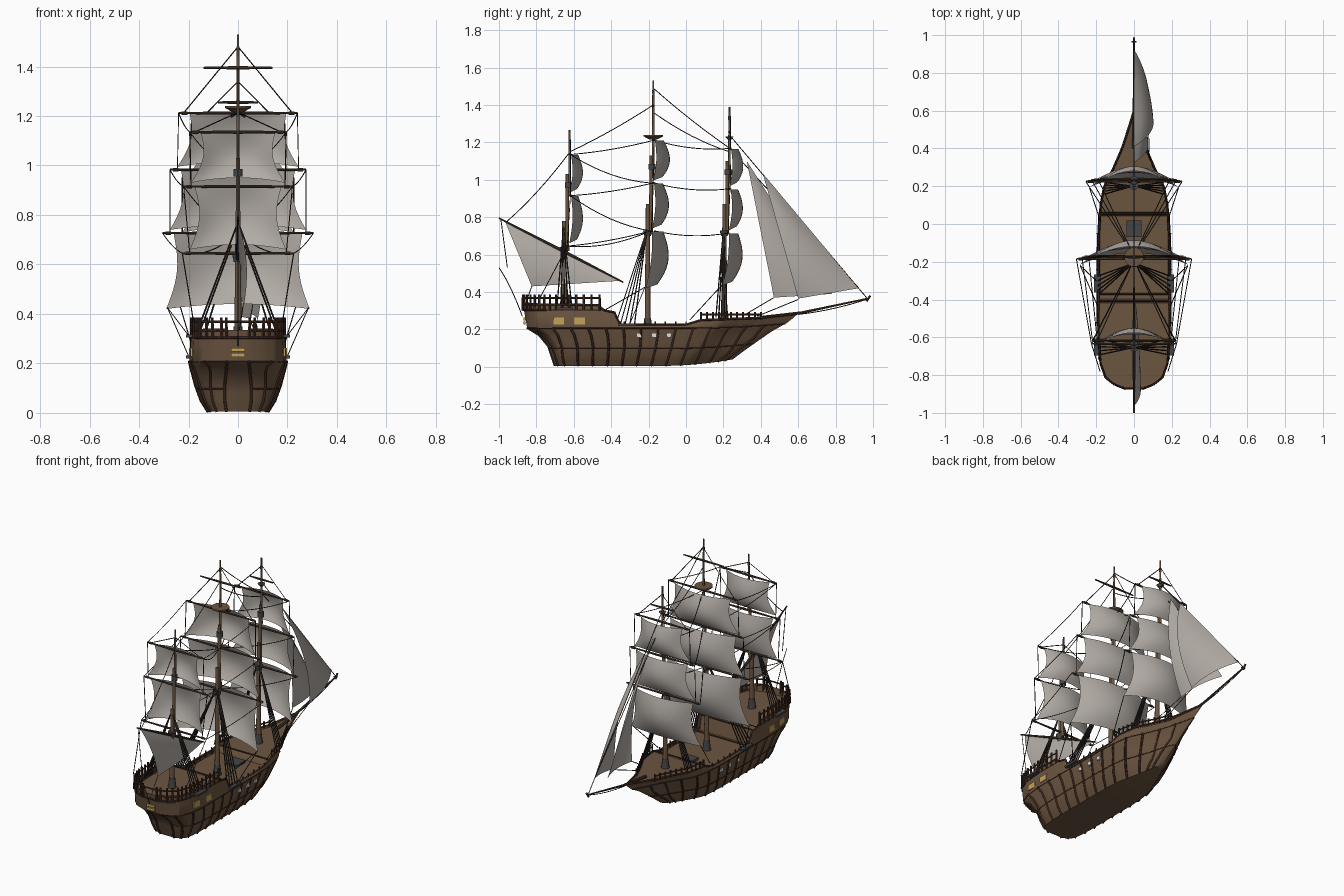
import bpy, bmesh, math
from mathutils import Vector as V

if "Cube" in bpy.data.objects:
    bpy.data.objects.remove(bpy.data.objects["Cube"])

def mat(name, c):
    m = bpy.data.materials.new(name)
    m.diffuse_color = (*c, 1)
    m.use_nodes = True
    m.node_tree.nodes["Principled BSDF"].inputs["Base Color"].default_value = m.diffuse_color
    return m

WOOD = mat("brown wood", (0.15, 0.092, 0.052))
DARK = mat("dark red wood", (0.055, 0.023, 0.015))
SPAR = mat("spar wood", (0.075, 0.047, 0.03))
SAIL = mat("sail cloth", (0.45, 0.415, 0.38))
ROPE = mat("tarred rope", (0.03, 0.024, 0.019))
IRON = mat("dark grey iron", (0.06, 0.06, 0.06))
GOLD = mat("yellow window", (0.55, 0.36, 0.1))
PORT = mat("white port", (0.75, 0.75, 0.72))

def finish(name, bm, m, smooth=40):
    me = bpy.data.meshes.new(name)
    bmesh.ops.remove_doubles(bm, verts=bm.verts, dist=1e-5)
    bmesh.ops.recalc_face_normals(bm, faces=bm.faces)
    bm.to_mesh(me)
    bm.free()
    o = bpy.data.objects.new(name, me)
    me.materials.append(m)
    bpy.context.collection.objects.link(o)
    if smooth:
        bpy.ops.object.select_all(action='DESELECT')
        bpy.context.view_layer.objects.active = o
        o.select_set(True)
        bpy.ops.object.shade_smooth_by_angle(angle=math.radians(smooth))
    return o

def rods(name, items, m, n=8):
    """Tapered rods from (start, end, r1, r2)."""
    bm = bmesh.new()
    for a, b, r1, r2 in items:
        a, b = V(a), V(b)
        d = b - a
        M = d.to_track_quat('Z', 'Y').to_matrix().to_4x4()
        M.translation = (a + b) / 2
        bmesh.ops.create_cone(bm, cap_ends=True, segments=n, radius1=r1, radius2=r2, depth=d.length, matrix=M)
    return finish(name, bm, m)

def boxes(name, items, m):
    bm = bmesh.new()
    for c, s in items:
        for v in bmesh.ops.create_cube(bm, size=1)["verts"]:
            v.co = V([v.co[i] * s[i] + c[i] for i in range(3)])
    return finish(name, bm, m, 0)

def lines(name, paths, r, m):
    cu = bpy.data.curves.new(name, 'CURVE')
    cu.dimensions, cu.bevel_depth, cu.bevel_resolution, cu.use_fill_caps = '3D', r, 0, True
    for p in paths:
        sp = cu.splines.new('POLY')
        sp.points.add(len(p) - 1)
        for q, c in zip(sp.points, p):
            q.co = (*c, 1)
    cu.materials.append(m)
    o = bpy.data.objects.new(name, cu)
    bpy.context.collection.objects.link(o)

def sag(a, b, s=0.0, n=8):
    a, b = V(a), V(b)
    return [a.lerp(b, i / n) - V((0, 0, s * 4 * (i / n) * (1 - i / n))) for i in range(n + 1)]

def lerp_table(tab, x):
    for p, q in zip(tab, tab[1:]):
        if x <= q[0]:
            f = max(0, (x - p[0]) / (q[0] - p[0]))
            return [a + (b - a) * f for a, b in zip(p[1:], q[1:])]
    return tab[-1][1:]

# ---- hull: waterlines (level, z, stern y, bow y, half width, rise at bow, bow fullness)
LEVELS = [(0, 0.005, -.70, .25, .12, .035, .6), (1, .05, -.715, .31, .148, .035, .65), (2, .11, -.735, .38, .17, .025, .75),
          (3, .17, -.785, .46, .186, .02, .9), (4, .21, -.85, .54, .196, .025, 1), (5, 0, -.872, .60, .188, 0, 1)]
PLAN = [(0, .25), (.015, .55), (.04, .8), (.09, .94), (.18, 1), (.55, .99), (.66, .94), (.728, .84), (.796, .57),
        (.864, .34), (.93, .17), (1, 0)]
TOP = [(-.9, .335), (-.46, .33), (-.45, .305), (-.38, .29), (-.355, .225), (0, .225), (.08, .25), (.4, .262), (.6, .285)]
DECK = [(-.9, .295), (-.41, .29), (-.405, .2), (.05, .2), (.055, .24), (.4, .25), (.6, .28)]

def hull_pt(t, s, out=0.0):
    z, ys, yb, hw, rise, full = lerp_table(LEVELS, t)
    y = ys + (yb - ys) * s
    if t > 4:
        low = .21 + .025 * max(0, (s - .6) / .4) ** 2
        z = low + (lerp_table(TOP, y)[0] - low) * (t - 4)
    else:
        z += rise * max(0, (s - .6) / .4) ** 2
    w = lerp_table(PLAN, s)[0] ** full * hw
    return V((w + out, y, z))

mx = lambda p: V((-p[0], p[1], p[2]))
N = 90
bm = bmesh.new()
cols = []
for i in range(N + 1):
    s = (i / N) ** 1.25
    r = [hull_pt(k / 2, s) for k in range(11)]
    cols.append([bm.verts.new(p) for p in [mx(q) for q in reversed(r)] + r])
for a, b in zip(cols, cols[1:]):
    for k in range(21):
        bm.faces.new((a[k], a[k + 1], b[k + 1], b[k]))
for k in range(10):  # transom
    bm.faces.new((cols[0][k], cols[0][k + 1], cols[0][20 - k], cols[0][21 - k]))
finish("hull", bm, WOOD, 35)

bm = bmesh.new()
prev = None
for i in range(150):
    y = -.868 + 1.46 * i / 149
    x = hull_pt(5, (y + .872) / 1.472).x * .985
    z = lerp_table(DECK, y)[0]
    cur = [bm.verts.new((x, y, z)), bm.verts.new((-x, y, z))]
    if prev:
        bm.faces.new((prev[0], prev[1], cur[1], cur[0]))
    prev = cur
finish("decks", bm, WOOD, 30)

# ribs, wales and top rail trim
def both(ps):
    return [ps, [mx(p) for p in ps]]

def rib(s0):
    y0, pts = hull_pt(4, s0).y, []
    for k in range(9):
        _, ys, yb = lerp_table(LEVELS, k / 2)[:3] and (0, *lerp_table(LEVELS, k / 2)[1:3])
        s = .55 * s0 + .45 * min(1, max(0, (y0 - ys) / (yb - ys)))
        pts.append(hull_pt(k / 2, s, .001))
    return pts

ribs = []
for i in range(14):
    ribs += both(rib(.03 + .068 * i))
ribs += [[V((x * hull_pt(k, 0).x / .05, hull_pt(k, 0).y - .001, hull_pt(k, 0).z)) for k in range(5)] for x in (-.045, .045)]
lines("hull_ribs", ribs, .0065, DARK)
wales = [w for t in (1.8, 3.9) for w in both([hull_pt(t, i / 60, .001) for i in range(61)])]
lines("hull_wales", wales, .003, DARK)
lines("gunwale", both([hull_pt(5, (i / 80) ** 1.2) for i in range(81)]), .006, DARK)

# railings: poop (around the stern) and forecastle
edge = lambda y, z: V((*hull_pt(5, (y + .872) / 1.472).xy, z))
half = [edge(-.872 + .41 * (i / 14) ** 1.5, 0) for i in range(15)]
loop = [mx(p) for p in reversed(half)] + half
up = lambda p, z: V((p[0], p[1], z))
lines("poop_rails", [[up(p, z) for p in loop] for z in (.303, .368)], .005, DARK)
fore = [edge(.08 + .32 * i / 10, 0) for i in range(11)]
lines("forecastle_rails", both([up(p, .28) for p in fore]), .005, DARK)
lines("deck_break_trim", [[(-.18, y, z), (.18, y, z)] for y, z in ((-.408, .292), (-.37, .205), (.052, .243))], .005, DARK)
posts = [(up(p, .3), up(p, .386), .007, .006) for p in loop]
posts += [(up(q, .25), up(q, .292), .005, .005) for p in fore for q in (p, mx(p))]
waist = [edge(-.33 + .055 * i, 0) for i in range(7)]
posts += [(up(q, .2), up(q, .242), .004, .004) for p in waist for q in (p, mx(p))]
rods("rail_posts", posts, DARK, 6)

# windows, gun ports, hatches, chain plates
sides = (-1, 1)
boxes("stern_windows", [((sx * (hull_pt(4.35, (y + .86) / 1.46).x + .001), y, .245), (.009, .058, .036)) for sx in sides for y in (-.68, -.57)]
      + [((0, -.863, z), (.055, .009, .015)) for z in (.234, .255)], GOLD)
boxes("gun_ports", [((sx * (hull_pt(3, .4).x + .001), y, .167), (.009, .022, .02)) for sx in sides for y in (-.25, -.17, -.09)], PORT)
boxes("deck_hatches", [((0, -.025, .205), (.08, .085, .018))], IRON)
boxes("chain_plates", [((sx * .193, y, z), (.035, l, .012)) for sx in sides for y, z, l in ((-.315, .225, .095), (-.65, .31, .09))], IRON)

# ---- masts: lower mast, topmast, pole
masts = {"main": (-.205, .2, .87, -.187, 1.13, -.175, 1.53), "fore": (.205, .24, .87, .22, 1.1, .232, 1.39),
         "mizzen": (-.652, .29, .78, -.635, 1.03, -.622, 1.265)}
for n, (y0, z0, z1, y1, z2, y2, z3) in masts.items():
    rods(n + "_mast", [((0, y0, z0), (0, y0, z1), .016, .01), ((0, y1, z1 - .16), (0, y1, z2), .011, .008),
                       ((0, y2, z2 - .12), (0, y2, z3), .008, .005)], WOOD, 10)
    rods(n + "_mast_fittings", [((0, y0, z0), (0, y0, z0 + .06), .025, .018), ((0, y0, z1 - .17), (0, y0, z1 - .14), .018, .025),
                                ((0, (y1 + y2) / 2, z2 - .075), (0, (y1 + y2) / 2, z2 - .045), .019, .019),
                                ((0, y2, z3 - .07), (0, y2, z3 - .05), .007, .007)], IRON, 10)
rods("crows_nest", [((0, -.175, 1.215), (0, -.175, 1.232), .02, .052), ((0, -.175, 1.232), (0, -.175, 1.24), .052, .052)], WOOD, 16)
rods("fore_top", [((0, .232, 1.215), (0, .232, 1.23), .01, .022)], IRON, 10)

# ---- yards (y, z, half length) from top to bottom per mast
yards = {"main": [(-.17, 1.212, .24), (-.175, .983, .275), (-.185, .727, .305)],
         "fore": [(.237, 1.168, .19), (.235, .952, .225), (.225, .715, .255)],
         "mizzen": [(-.618, 1.135, .195), (-.618, .915, .22), (-.635, .645, .225)]}
sp = []
extra = [(-.175, 1.395, .14), (.232, 1.255, .08)]
for y, z, h in [q for l in yards.values() for q in l] + extra:
    for sx in sides:
        sp.append(((0, y, z), (sx * h, y, z), .007, .004))
        if h > .15:
            sp.append(((sx * (h - .035), y, z), (sx * (h - .012), y, z), .007, .007))
sp += [((0, -1, .795), (0, -.66, .62), .004, .009), ((0, -.66, .62), (0, -.335, .452), .009, .004)]
rods("yards_and_lateen_spar", sp, SPAR)
rods("bowsprit", [((0, .4, .262), (0, .62, .29), .01, .007), ((0, .62, .29), (0, .98, .367), .007, .004),
                  ((0, .965, .35), (0, .985, .38), .006, .006), ((-.012, .965, .364), (.012, .965, .364), .004, .004)], SPAR)

# ---- square sails: bellied forward, head and foot bowed too, sides drawn in
def square_sail(name, y, zt, zb, wt, wb, belly, back=0.0, n=12):
    bm = bmesh.new()
    g = []
    for j in range(n + 1):
        v = j / n
        w = wt + (wb - wt) * v - .028 * math.sin(math.pi * v)
        b = belly * (.5 + .5 * math.sin(math.pi * (.04 + .9 * v)))
        e = .012 * math.sin(math.pi * v)
        g.append([bm.verts.new((w * u, y - back * v + e + (b - e) * (1 - u * u),
                                zt + (zb - zt) * v + .02 * v ** 3 * (1 - u * u))) for u in [2 * i / n - 1 for i in range(n + 1)]])
    for a, b in zip(g, g[1:]):
        for i in range(n):
            bm.faces.new((a[i], a[i + 1], b[i + 1], b[i]))
    finish(name, bm, SAIL, 60)

for n, bots, belly in (("main", (.995, .74, .42), .085), ("fore", (.965, .73, .435), .07), ("mizzen", (.93, .66), .068)):
    for k, zb in enumerate(bots):
        y, z, h = yards[n][k]
        wb = yards[n][k + 1][2] - .03 if k < 2 else h - .015
        square_sail(f"{n}_sail_{k + 1}", y + .004, z - .003, zb, h - .045, wb, belly + .02 * (k == 2), .035 if k == 2 else .01)

# ---- triangular sails
def tri_sail(name, a, b, c, belly, n=12):
    a, b, c = V(a), V(b), V(c)
    bm = bmesh.new()
    g = [[bm.verts.new(a * (1 - i / n) + (b * (1 - j / max(i, 1)) + c * (j / max(i, 1))) * (i / n)
          + V((belly * 4 * (i / n) * (1 - i / n) * (j / max(i, 1)) ** .7
               + belly * 2 * (i / n) * (j / max(i, 1)) * (1 - j / max(i, 1)), 0, 0))) for j in range(i + 1)] for i in range(n + 1)]
    for i in range(n):
        for j in range(i + 1):
            bm.faces.new((g[i][j], g[i + 1][j], g[i + 1][j + 1]))
            if j < i:
                bm.faces.new((g[i][j], g[i + 1][j + 1], g[i][j + 1]))
    finish(name, bm, SAIL, 60)

tri_sail("inner_jib", (0, .325, 1.1), (0, .78, .39), (.045, .47, .37), .05)
tri_sail("outer_jib", (0, .41, 1.035), (0, .925, .42), (.075, .6, .365), .06)
tri_sail("lateen_sail", (0, -.965, .772), (0, -.345, .46), (.02, -.825, .43), .025)

# ---- standing rigging
shr = []
for y, zt, x, z, ys in ((-.21, .73, .19, .23, (-.375, -.35, -.325, -.3, -.275)), (.2, .73, .15, .265, (.16, .175, .19, .205, .22)),
                        (-.655, .75, .17, .315, (-.69, -.67, -.65, -.63, -.61))):
    for sx in sides:
        shr += [[(sx * .008, y, zt), (sx * x, q, z)] for q in ys]
lines("shrouds", shr, .0035, ROPE)

rig = [sag((0, -.175, 1.49), (0, .232, 1.17), .01), sag((0, -.175, 1.4), (0, -.62, 1.15), .01), sag((0, -.62, 1.15), (0, -.96, .775), .02),
       sag((0, .232, 1.24), (0, .965, .37)), sag((0, .232, 1.17), (0, .925, .42)), sag((0, .6, .28), (0, .97, .362), .01),
       sag((0, -.175, 1.36), (0, .232, 1.15), .02), sag((0, -.99, .79), (0, -.955, .53)), sag((0, -1, .53), (0, -.875, .27), -.02),
       sag((.02, -.825, .43), (0, -.87, .3)), sag((.05, .47, .37), (.1, .3, .27)), sag((.075, .6, .36), (.08, .38, .27))]
for sx in sides:
    for k in range(3):
        (ym, zm, hm), (yf, zf, hf), (yz, zz, hz) = (yards[n][k] for n in ("main", "fore", "mizzen"))
        rig += [sag((sx * hf, yf, zf), (0, -.17, zm), .02),
                sag((sx * hz, yz, zz), (0, -.19, yards["main"][min(k + 1, 2)][1]), .03), sag((sx * hm, ym, zm), (sx * hz, yz, zz), .01)]
    for n in yards:
        for (ya, za, ha), (yb, zb, hb) in zip(yards[n], yards[n][1:]):
            rig.append(sag((sx * ha, ya, za), (sx * (hb - .03), yb, zb)))
        y, z, h = yards[n][0]
        rig.append(sag((sx * (h - .02), y, z), (0, y, masts[n][6] - .05)))
    rig += [sag((sx * .285, -.22, .425), (sx * .19, -.44, .3)), sag((sx * .235, .19, .435), (sx * .18, .02, .25)),
            sag((sx * .285, -.22, .425), (sx * .2, -.3, .23)), sag((sx * .225, -.635, .645), (sx * .18, -.78, .37))]
lines("running_rigging", rig, .0024, ROPE)
